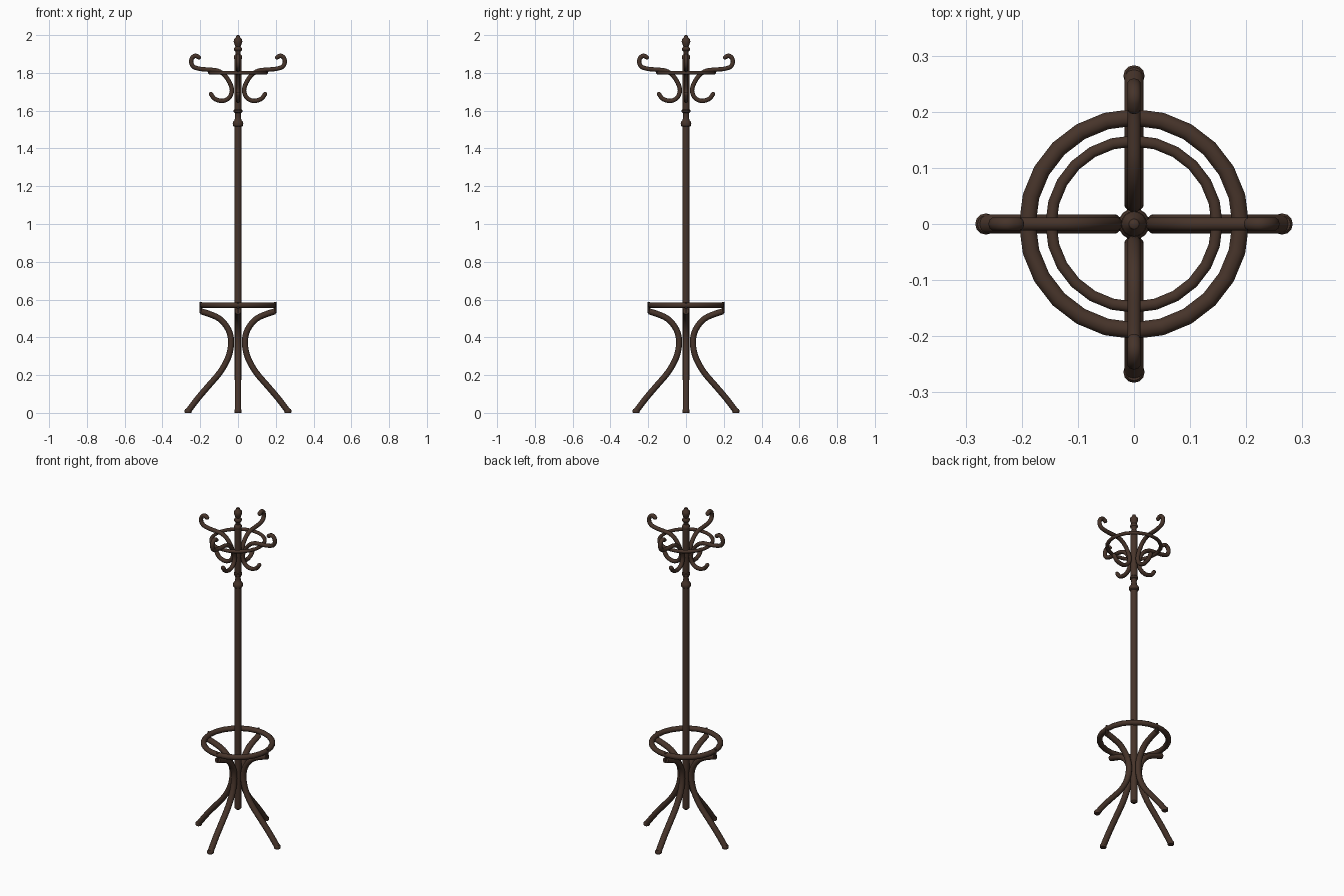
import bpy, bmesh, math
from mathutils import Vector, Matrix

if "Cube" in bpy.data.objects:
    bpy.data.objects.remove(bpy.data.objects["Cube"])

wood = bpy.data.materials.new("dark brown wood")
wood.diffuse_color = (0.062, 0.034, 0.023, 1)
wood.use_nodes = True
wood.node_tree.nodes["Principled BSDF"].inputs["Base Color"].default_value = wood.diffuse_color


def finish(bm, name, angle=40):
    bmesh.ops.recalc_face_normals(bm, faces=bm.faces)
    me = bpy.data.meshes.new(name)
    bm.to_mesh(me)
    bm.free()
    ob = bpy.data.objects.new(name, me)
    bpy.context.collection.objects.link(ob)
    me.materials.append(wood)
    bpy.ops.object.select_all(action='DESELECT')
    ob.select_set(True)
    bpy.context.view_layer.objects.active = ob
    bpy.ops.object.shade_smooth_by_angle(angle=math.radians(angle))
    return ob


def skin(bm, rings, closed=False):
    n = len(rings[0])
    pairs = list(zip(rings, rings[1:])) + ([(rings[-1], rings[0])] if closed else [])
    for a, b in pairs:
        for i in range(n):
            j = (i + 1) % n
            bm.faces.new((a[i], a[j], b[j], b[i]))
    if not closed:
        bm.faces.new(rings[0][::-1])
        bm.faces.new(rings[-1])


def lathe(name, profile, centre=(0, 0), n=16):
    bm = bmesh.new()
    skin(bm, [[bm.verts.new((centre[0] + r * math.cos(2 * math.pi * i / n),
                             centre[1] + r * math.sin(2 * math.pi * i / n), z))
               for i in range(n)] for r, z in profile])
    return finish(bm, name)


def hoop(name, radius, z, hw, hh, n=24, m=8):
    bm = bmesh.new()
    k = 1 / math.cos(math.pi / m)
    rings = []
    for i in range(n):
        a = 2 * math.pi * i / n
        ring = []
        for j in range(m):
            t = 2 * math.pi * (j + 0.5) / m
            r = radius + hw * k * math.cos(t)
            ring.append(bm.verts.new((r * math.cos(a), r * math.sin(a),
                                      z + hh * k * math.sin(t))))
        rings.append(ring)
    skin(bm, rings, True)
    return finish(bm, name, 50)


def spline(pts, steps):
    p = [Vector(q) for q in pts]
    p = [2 * p[0] - p[1]] + p + [2 * p[-1] - p[-2]]
    out = []
    for i in range(1, len(p) - 2):
        a, b, c, d = p[i - 1:i + 3]
        for s in range(steps):
            t = s / steps
            out.append(0.5 * (2 * b + (c - a) * t + (2 * a - 5 * b + 4 * c - d) * t * t
                              + (3 * b - a - 3 * c + d) * t ** 3))
    return out + [p[-2]]


def bent_rod(name, pts, angle, hw, ht, steps=3, m=10, round_ends=False):
    """Sweep an oval along a path in the (radius, z) plane, turned about z."""
    path = spline(pts, steps)
    tang = [(path[min(i + 1, len(path) - 1)] - path[max(i - 1, 0)]).normalized()
            for i in range(len(path))]
    stations = [(p, t, 1) for p, t in zip(path, tang)]
    if round_ends:
        for s, sgn, idx in ((0, -1, 0), (-1, 1, -1)):
            cap = [(path[idx] + tang[idx] * sgn * ht * f, tang[idx], g)
                   for f, g in ((0.6, 0.8), (0.95, 0.35))]
            stations = cap[::-1] + stations if s == 0 else stations + cap
    bm = bmesh.new()
    rings = []
    for p, t, sc in stations:
        ring = []
        for j in range(m):
            a = 2 * math.pi * j / m
            u, v = ht * sc * math.cos(a), hw * sc * math.sin(a)
            ring.append(bm.verts.new((p.x - t.y * u, v, p.y + t.x * u)))
        rings.append(ring)
    skin(bm, rings)
    bm.transform(Matrix.Rotation(angle, 4, 'Z'))
    return finish(bm, name, 50)


# centre pole with turned collars and finial
lathe("pole", [(0.012, 0.168), (0.019, 0.175), (0.019, 1.515), (0.026, 1.52),
               (0.028, 1.53), (0.026, 1.542), (0.018, 1.55), (0.015, 1.57),
               (0.016, 1.588), (0.023, 1.592), (0.023, 1.602), (0.018, 1.607),
               (0.019, 1.62), (0.019, 1.87)])
lathe("finial", [(0.019, 1.87), (0.021, 1.88), (0.021, 1.89), (0.013, 1.9),
                 (0.014, 1.912), (0.021, 1.92), (0.021, 1.93), (0.014, 1.94),
                 (0.019, 1.953), (0.023, 1.965), (0.021, 1.978), (0.012, 1.988),
                 (0.009, 1.997), (0.004, 2.0)])

# hoops
hoop("upper_hoop", 0.148, 1.8, 0.01, 0.009)
hoop("umbrella_hoop", 0.19, 0.57, 0.015, 0.014)

hook_path = [(0.207, 1.882), (0.225, 1.891), (0.243, 1.879), (0.248, 1.855),
             (0.235, 1.832), (0.2, 1.821), (0.155, 1.817), (0.11, 1.812),
             (0.073, 1.79), (0.045, 1.75), (0.032, 1.71), (0.042, 1.675),
             (0.065, 1.656), (0.093, 1.652), (0.125, 1.664), (0.143, 1.688)]
leg_path = [(0.196, 0.538), (0.15, 0.523), (0.1, 0.5), (0.062, 0.46),
            (0.04, 0.41), (0.038, 0.35), (0.055, 0.285), (0.095, 0.215),
            (0.15, 0.15), (0.21, 0.08), (0.262, 0.012)]

# four hooks, legs, feet and screws
for i in range(4):
    a = i * math.pi / 2
    c, s = math.cos(a), math.sin(a)
    bent_rod(f"hook_{i + 1}", hook_path, a, 0.0125, 0.0115, round_ends=True)
    bent_rod(f"leg_{i + 1}", leg_path, a, 0.018, 0.016)
    lathe(f"foot_{i + 1}", [(0.017, 0), (0.019, 0.004), (0.019, 0.015), (0.015, 0.02)],
          (0.264 * c, 0.264 * s), 12)
    lathe(f"screw_{i + 1}", [(0.006, 0.53), (0.006, 0.586)], (0.197 * c, 0.197 * s), 8)
